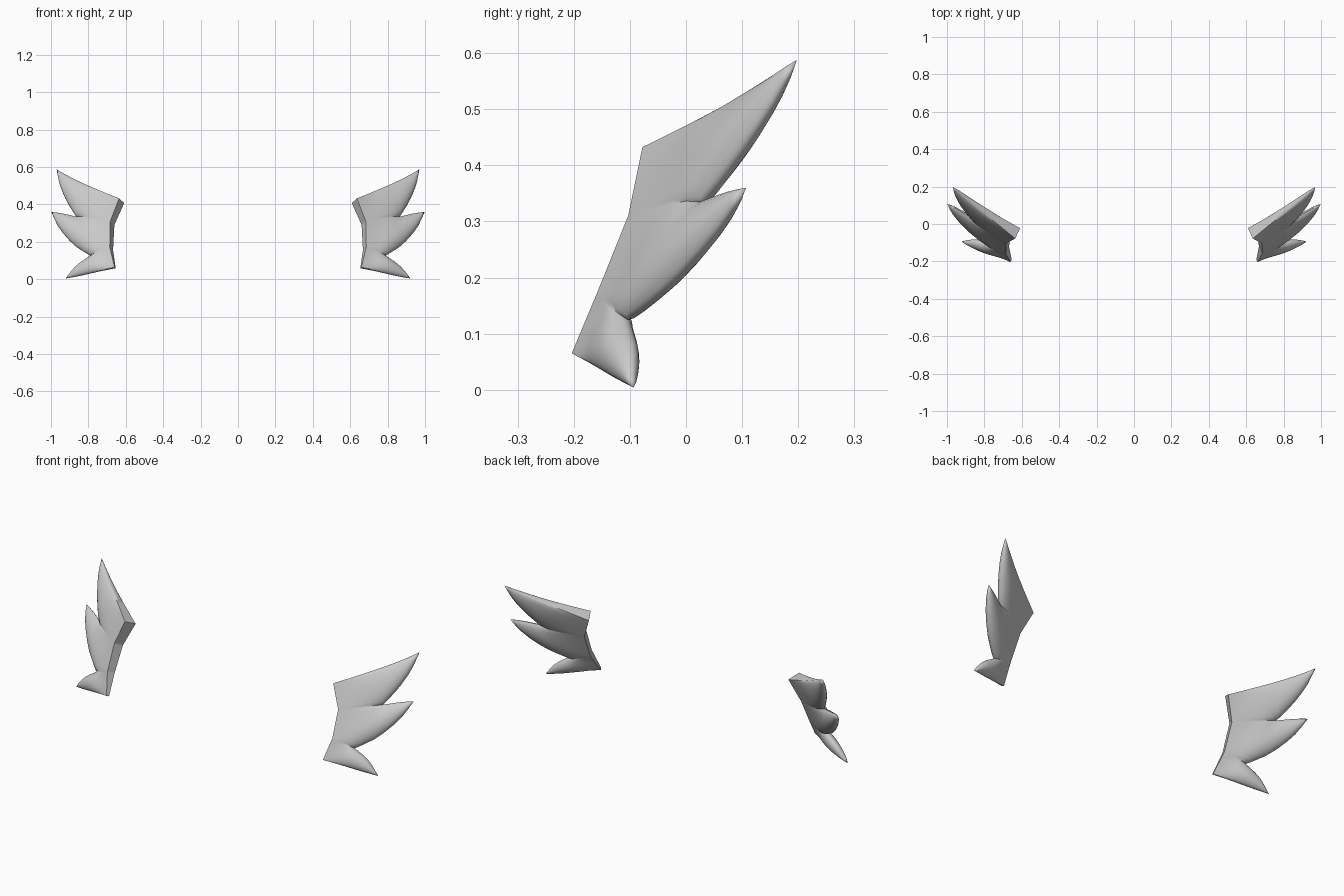
import bpy, bmesh
from mathutils import Vector

if "Cube" in bpy.data.objects:
    bpy.data.objects.remove(bpy.data.objects["Cube"])

HALF, COLS = 7, 10           # rows before / after each notch, columns per feather
NORMAL = Vector((-0.491, 1, -0.458)).normalized()


def on_plane(x, z):
    # tilted plane the whole fin lies in
    return Vector((x, -0.548 + 0.491 * x + 0.458 * z, z))


def curve(pts, n):
    # smooth curve through (x, z) points, n segments
    p = [Vector(q) for q in pts]
    p = [2 * p[0] - p[1]] + p + [2 * p[-1] - p[-2]]
    out, segs = [], len(pts) - 1
    for i in range(n + 1):
        t = i / n * segs
        k = min(int(t), segs - 1)
        t -= k
        a, b, c, d = p[k:k + 4]
        out.append(0.5 * (2 * b + (c - a) * t + (2 * a - 5 * b + 4 * c - d) * t * t
                          + (3 * b - a - 3 * c + d) * t ** 3))
    return out


# outline landmarks (x, z)
ROOT = [(0.622, 0.42), (0.672, 0.30), (0.677, 0.165), (0.657, 0.062)]
NOTCH = [(0.865, 0.335), (0.787, 0.125)]
TIP = [(0.97, 0.588), (0.998, 0.36), (0.922, 0.004)]


def edge(root, notch, mids, tip):
    return curve([root, notch], HALF) + curve([notch] + mids + [tip], HALF)[1:]


top = curve([ROOT[0], (0.72, 0.462), (0.82, 0.507), (0.905, 0.55), TIP[0]], 2 * HALF)
bottom = curve([ROOT[3], (0.745, 0.043), (0.84, 0.021), TIP[2]], 2 * HALF)


def seam_h(h):
    return lambda s: h * max(0, 1 - (2 * s) ** 3) ** 0.5


def rim_h(h):
    return lambda s: h * (1 - s) ** 1.4


s1, s2 = seam_h(0.027), seam_h(0.022)
# feather: upper edge, lower edge, edge thicknesses, ridge thickness at root and notch
FEATHERS = [
    (top, edge(ROOT[1], NOTCH[0], [(0.912, 0.41), (0.95, 0.497)], TIP[0]),
     rim_h(0.033), s1, 0.03, 0.032),
    (edge(ROOT[1], NOTCH[0], [(0.94, 0.352)], TIP[1]),
     edge(ROOT[2], NOTCH[1], [(0.875, 0.182), (0.955, 0.272)], TIP[1]),
     s1, s2, 0.025, 0.034),
    (edge(ROOT[2], NOTCH[1], [(0.86, 0.074)], TIP[2]), bottom,
     s2, rim_h(0.008), 0.015, 0.03),
]


def build_fin(name, side):
    bm = bmesh.new()
    for idx, (up, low, hu, hl, r0, r1) in enumerate(FEATHERS):
        rows = 2 * HALF
        sheets = []
        for sgn in (-1, 1):
            grid = []
            for i in range(rows + 1):
                s = i / rows
                ridge = r0 + (r1 - r0) * min(1, 2 * s)
                ridge *= max(0, 1 - max(0, 2 * s - 1) ** 1.6) ** 0.8
                line = []
                for j in range(COLS + 1):
                    u = j / COLS
                    u = u * u * (3 - 2 * u)       # denser near the edges
                    e = hu(s) * (1 - u) + hl(s) * u
                    prof = max(0, 1 - (2 * u - 1) ** 2) ** 0.6
                    h = e + max(0, ridge - e) * prof * min(1, 3 * s)
                    q = up[i].lerp(low[i], u)
                    v = on_plane(q.x, q.y) + NORMAL * h * sgn
                    line.append(bm.verts.new((v.x * side, v.y, v.z)))
                grid.append(line)
            sheets.append(grid)
            for i in range(rows):
                for j in range(COLS):
                    bm.faces.new((grid[i][j], grid[i][j + 1],
                                  grid[i + 1][j + 1], grid[i + 1][j]))
        f, b = sheets
        # flat root face
        for j in range(COLS):
            bm.faces.new((f[0][j], f[0][j + 1], b[0][j + 1], b[0][j]))
        # thin rim along the top and bottom of the fin
        for col, wanted in ((0, 0), (COLS, 2)):
            if idx == wanted:
                for i in range(rows):
                    bm.faces.new((f[i][col], f[i + 1][col], b[i + 1][col], b[i][col]))
    bmesh.ops.remove_doubles(bm, verts=bm.verts, dist=0.0004)
    bmesh.ops.dissolve_degenerate(bm, edges=bm.edges, dist=0.0001)
    bmesh.ops.recalc_face_normals(bm, faces=bm.faces)
    me = bpy.data.meshes.new(name)
    bm.to_mesh(me)
    bm.free()
    ob = bpy.data.objects.new(name, me)
    bpy.context.collection.objects.link(ob)
    bpy.ops.object.select_all(action='DESELECT')
    ob.select_set(True)
    bpy.context.view_layer.objects.active = ob
    bpy.ops.object.shade_smooth_by_angle(angle=0.9)


# mirrored pair of feathered side fins
build_fin("right_side_fin", 1)
build_fin("left_side_fin", -1)
